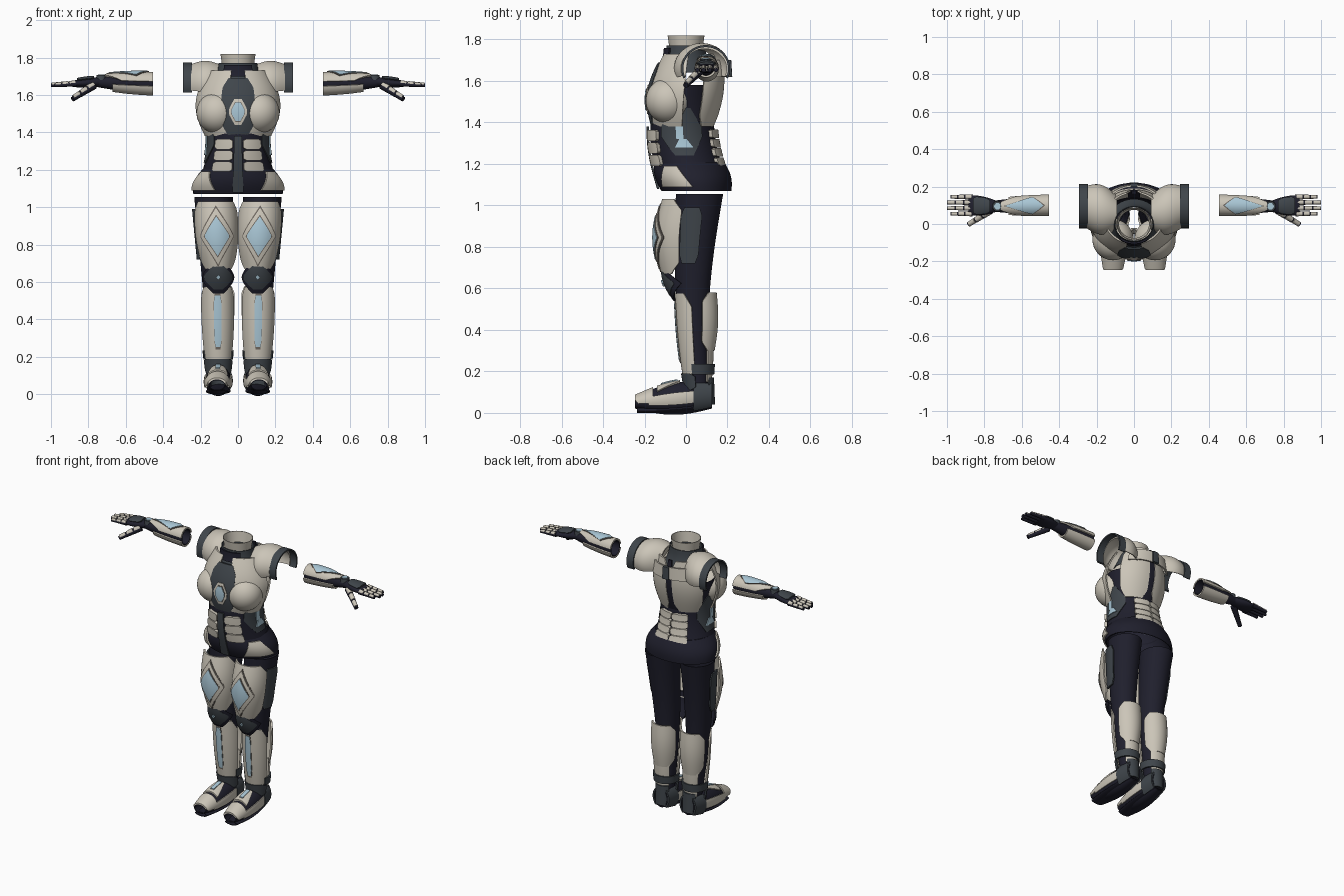
import bpy, bmesh, math
from mathutils import Vector, Matrix

cube = bpy.data.objects.get("Cube")
if cube:
    bpy.data.objects.remove(cube)


def material(name, *rgb):
    mat = bpy.data.materials.new(name)
    mat.use_nodes = True
    mat.diffuse_color = (*rgb, 1)
    shader = next(n for n in mat.node_tree.nodes if n.type == 'BSDF_PRINCIPLED')
    shader.inputs["Base Color"].default_value = (*rgb, 1)
    shader.inputs["Roughness"].default_value = .6
    return mat


CREAM = material("cream plating", .6, .56, .48)
NAVY = material("dark navy suit", .014, .014, .026)
GREY = material("charcoal panel", .05, .06, .07)
BLUE = material("pale blue panel", .4, .57, .67)
TAUPE = material("taupe seam", .16, .14, .12)
FRONT, SIDE, BACK = 0, 90, 180
TOP, UNDER = FRONT, BACK
made = []


class Surface:
    """Elliptical tube along one axis: a straight taper plus a swell and a sway at mid length."""

    def __init__(self, start, end, centre, size, centre_end=None, size_end=None,
                 swell=(0, 0), sway=(0, 0), axis='z'):
        self.start, self.end, self.axis = start, end, axis
        self.first = Vector((*centre, *size))
        self.last = Vector((*(centre_end or centre), *(size_end or size)))
        self.bow = Vector((*sway, *swell))

    def point(self, station, angle, lift):
        s = (station - self.start) / (self.end - self.start)
        cx, cy, rx, ry = self.first.lerp(self.last, s) + self.bow * math.sin(math.pi * s)
        u = cx + (rx + lift) * math.sin(angle)
        v = (ry + lift) * math.cos(angle)
        return {'z': (u, cy - v, station), 'x': (station, u, cy + v), 'y': (u, station, cy + v)}[self.axis]


# Plate outlines: share of the full width at each height from bottom to top
def block(s): return 1
def diamond(s): return 1 - abs(s + s - 1)
def hexagon(s): return min(1, .4 + 1.5 * min(s, 1 - s))
def lozenge(s): return .25 + 1.5 * min(s, 1 - s)
def wedge(s): return 1 - s * .6
def kite(s): return min(s / .3, (1 - s) / .7)
def clipped(s): return min(1, .7 + 2 * min(s, 1 - s))


def finish(name, bm, mat, mirror=True):
    bmesh.ops.remove_doubles(bm, verts=bm.verts, dist=.00001)
    bmesh.ops.recalc_face_normals(bm, faces=bm.faces)
    mesh = bpy.data.meshes.new(name)
    bm.to_mesh(mesh)
    bm.free()
    mesh.materials.append(mat)
    ob = bpy.data.objects.new(name, mesh)
    bpy.context.collection.objects.link(ob)
    if mirror:
        ob.modifiers.new("Mirror", 'MIRROR').use_mirror_merge = False
    made.append(ob)


def plate(name, surface, mat, low, high, facing, spread, shape=block, layer=1, thick=.01):
    """Thick curved plate that follows a surface around the given direction."""
    rows = math.ceil((high - low) / .015) + 4
    cols = math.ceil(spread / 4) + 2
    bm = bmesh.new()
    layers = []
    for lift in (layer * .003, layer * .003 + thick):
        grid = []
        for i in range(rows + 1):
            s = i / rows
            angles = [math.radians(facing + spread * shape(s) * (2 * j / cols - 1)) for j in range(cols + 1)]
            grid.append([bm.verts.new(surface.point(low + (high - low) * s, a, lift)) for a in angles])
        layers.append(grid)
    inner, outer = layers
    for i in range(rows):
        for j in range(cols):
            for g in layers:
                bm.faces.new((g[i][j], g[i][j + 1], g[i + 1][j + 1], g[i + 1][j]))
        if spread < 180:
            for j in (0, cols):
                bm.faces.new((inner[i][j], outer[i][j], outer[i + 1][j], inner[i + 1][j]))
    for i in (0, rows):
        for j in range(cols):
            bm.faces.new((inner[i][j], inner[i][j + 1], outer[i][j + 1], outer[i][j]))
    central = surface.axis == 'z' and surface.first.x == 0 and facing % 180 == 0
    finish(name, bm, mat, not central)


def sleeve(name, surface, mat, layer=0):
    plate(name, surface, mat, surface.start, surface.end, FRONT, 180, layer=layer, thick=.004)


def inlay(name, surface, mats, low, high, facing, spread, shape, layer=1):
    """Nested plates of one outline; seams leave a thin border, other colours a wide one."""
    middle, half = (low + high) / 2, (high - low) / 2
    for mat in mats:
        plate(f"{name}_{mat.name.split()[-1]}", surface, mat, middle - half, middle + half,
              facing, spread, shape, layer, thick=.008)
        shrink = .92 if mat is TAUPE else .76
        half, spread, layer = half * shrink, spread * shrink, layer + 1


def limb(name, p, q, r0, r1, mat):
    span = q - p
    turn = span.to_track_quat('Z', 'Y').to_matrix().to_4x4()
    bm = bmesh.new()
    bmesh.ops.create_cone(bm, cap_ends=True, segments=14, radius1=r0, radius2=r1, depth=span.length,
                          matrix=Matrix.Translation((p + q) / 2) @ turn)
    finish(name, bm, mat)


def digit(name, start, step, radius):
    """Three tapering joints, each with a plate along its upper side."""
    lift = Vector((0, 0, radius * .35))
    for k in range(3):
        p, q = start + step * k, start + step * (k + 1)
        r = radius * (1 - k * .13)
        limb(name, p, q, r, r * .9, NAVY)
        limb(name + "_plate", p.lerp(q, .1) + lift, p.lerp(q, .9) + lift, r * .94, r * .84, CREAM)


# Torso suit, hips and abdomen
torso = Surface(1.07, 1.58, centre=(0, .05), size=(.23, .165), centre_end=(0, 0), size_end=(.19, .14),
                swell=(-.05, 0), sway=(0, -.04))
sleeve("torso_suit", torso, NAVY)
hips = Surface(1.07, 1.21, centre=(0, .05), size=(.235, .165), centre_end=(0, .015), size_end=(.18, .165),
               swell=(.022, .015))
sleeve("hip_suit", hips, NAVY)
plate("abdomen_strip", torso, GREY, 1.08, 1.38, FRONT, 7, layer=4)
for k in range(3):
    z = 1.19 + k * .06
    plate("abdomen_plate", torso, CREAM, z, z + .054, 26, 17, clipped, thick=.02)
for k in range(4):
    z = 1.19 + k * .045
    plate("lumbar_plate", torso, CREAM, z, z + .041, BACK - 18, 17, clipped, thick=.02)
plate("hip_plate", hips, CREAM, 1.09, 1.19, 58, 28, wedge)
plate("waist_panel", torso, GREY, 1.24, 1.47, SIDE - 2, 38, hexagon, layer=0)
plate("waist_mark", torso, BLUE, 1.28, 1.32, SIDE, 15, wedge, layer=2)
plate("waist_mark_tip", torso, BLUE, 1.32, 1.38, SIDE - 5, 6, layer=2)

# Chest and back armour
chest = Surface(1.37, 1.74, centre=(0, 0), size=(.16, .15), centre_end=(0, .03), size_end=(.14, .12),
                swell=(.065, .05))
plate("chest_plate", chest, CREAM, 1.38, 1.73, 48, 35)
plate("chest_core", chest, GREY, 1.38, 1.69, FRONT, 23, clipped, layer=2)
inlay("gem", chest, (CREAM, TAUPE, BLUE), 1.44, 1.58, FRONT, 12, hexagon, layer=4)
bm = bmesh.new()
bmesh.ops.create_uvsphere(bm, u_segments=36, v_segments=24, radius=.11,
                          matrix=Matrix.Translation((.112, -.084, 1.505)))
finish("chest_dome", bm, CREAM)
back = Surface(1.37, 1.74, centre=(0, 0), size=(.15, .12), centre_end=(0, .03), size_end=(.14, .13),
               swell=(.045, .03))
plate("back_plate", back, CREAM, 1.38, 1.73, BACK - 36, 30, clipped)
plate("spine_panel", back, NAVY, 1.37, 1.73, BACK, 12, wedge, layer=0)
yoke = Surface(1.62, 1.7, centre=(0, .075), size=(.17, .125), size_end=(.15, .12))
plate("back_yoke", yoke, CREAM, 1.62, 1.7, BACK - 35, 29)
plate("yoke_clasp", yoke, GREY, 1.62, 1.7, BACK, 7, thick=.02)

# Neck
neck = Surface(1.64, 1.77, centre=(0, 0), size=(.14, .13), size_end=(.1, .09), swell=(-.01, -.01))
sleeve("neck_ring", neck, GREY)
plate("neck_clasp", neck, NAVY, 1.7, 1.76, FRONT, 40, layer=2)
sleeve("collar", Surface(1.75, 1.82, centre=(0, 0), size=(.08, .075), size_end=(.09, .085)), CREAM)

# Shoulders
dome = Surface(.09, .25, centre=(.06, 1.66), size=(.08, .09), centre_end=(.09, 1.66), size_end=(.105, .095),
               swell=(.03, .02), axis='x')
plate("pauldron", dome, CREAM, dome.start, dome.end, TOP, 110, layer=0)
rim = Surface(.245, .295, centre=(.095, 1.66), size=(.105, .1), axis='x')
plate("pauldron_rim", rim, GREY, rim.start, rim.end, TOP, 115)

# Legs
leg = Surface(.1, 1.055, centre=(.1, .06), size=(.04, .045), centre_end=(.13, .065), size_end=(.1, .11),
              sway=(0, -.03))
sleeve("leg_suit", leg, NAVY)
plate("thigh_side_panel", leg, GREY, .72, .99, SIDE - 14, 25, clipped, layer=4)
thigh = Surface(.66, 1.03, centre=(.105, -.02), size=(.07, .085), centre_end=(.12, 0), size_end=(.1, .105),
                swell=(.02, .025), sway=(0, -.01))
plate("thigh_plate", thigh, CREAM, .67, 1.03, FRONT, 84, clipped, layer=0)
inlay("thigh_diamond", thigh, (TAUPE, CREAM, TAUPE, BLUE), .68, 1.01, FRONT, 50, diamond, layer=2)

# Knees
knee = Surface(.54, .71, centre=(.105, 0), size=(.07, .05), centre_end=(.105, -.03), size_end=(.07, .08),
               swell=(.005, .015))
inlay("knee_pad", knee, (NAVY, GREY), .54, .71, FRONT, 85, lozenge)
plate("knee_light", knee, BLUE, .61, .64, FRONT, 8, diamond, layer=4)

# Shins and calves
shin = Surface(.1, .58, centre=(.105, .06), size=(.05, .05), centre_end=(.11, .04), size_end=(.076, .08),
               swell=(.01, .01))
plate("shin_plate", shin, CREAM, .16, .575, FRONT, 80, clipped)
inlay("shin_light", shin, (TAUPE, BLUE), .24, .54, FRONT, 13, clipped, layer=3)
calf = Surface(.3, .58, centre=(.107, .055), size=(.06, .07), size_end=(.076, .08), swell=(.01, .012))
plate("calf_plate", calf, CREAM, .3, .58, BACK, 76, clipped)
plate("lower_calf_plate", shin, CREAM, .15, .32, BACK, 48, layer=0)
plate("ankle_cuff", shin, GREY, .185, .235, BACK, 110, layer=3)
plate("ankle_front", shin, GREY, .11, .19, FRONT, 80, clipped, layer=3)

# Shoes
shoe = Surface(-.245, .125, centre=(.112, .05), size=(.04, .025), centre_end=(.1, .085), size_end=(.045, .06),
               swell=(.022, .03), axis='y')
sleeve("shoe_suit", shoe, NAVY)
plate("toe_cap", shoe, CREAM, shoe.start, -.16, TOP, 100, clipped)
plate("instep_plate", shoe, CREAM, -.14, -.03, TOP, 50, wedge)
plate("instep_light", shoe, BLUE, -.12, -.04, TOP, 9, layer=3)
for side in (SIDE, -SIDE):
    plate("shoe_side", shoe, CREAM, -.18, .04, side, 20)
    plate("heel_guard", shoe, GREY, .035, .125, side, 50, layer=2)
heel = Surface(.04, .17, centre=(.1, .075), size=(.05, .055), size_end=(.05, .05))
plate("heel_back", heel, GREY, heel.start, heel.end, BACK, 55, layer=0)
sole = Surface(-.235, .125, centre=(.112, .013), size=(.04, .01), centre_end=(.1, .04), size_end=(.04, .01),
               swell=(.022, 0), sway=(0, -.01), axis='y')
sleeve("sole", sole, NAVY)

# Forearms
arm = Surface(.455, .76, centre=(.1, 1.66), size=(.046, .05), centre_end=(.095, 1.67), size_end=(.027, .025),
              swell=(.005, .006), axis='x')
sleeve("forearm_suit", arm, NAVY, layer=-1)
plate("forearm_top", arm, CREAM, arm.start, .62, TOP, 78)
plate("forearm_top_tip", arm, CREAM, .62, .71, TOP, 78, wedge)
plate("forearm_under", arm, CREAM, arm.start, .67, UNDER, 78)
inlay("forearm_light", arm, (TAUPE, BLUE), .475, .7, TOP, 50, kite, layer=3)
wrist = Vector((.73, .095, 1.68))
limb("wrist_disc", wrist, wrist + Vector((0, 0, .027)), .03, .027, GREY)
limb("wrist_light", wrist, wrist + Vector((0, 0, .03)), .02, .018, BLUE)

# Hands
palm = Surface(.74, .885, centre=(.095, 1.67), size=(.027, .02), centre_end=(.1, 1.66), size_end=(.05, .012),
               swell=(.008, .006), axis='x')
sleeve("palm", palm, NAVY)
plate("hand_back", palm, GREY, .77, .86, TOP, 50, clipped)
for i in range(4):
    reach = .145 - abs(i - 1.5) * .02
    digit("finger", Vector((.865, .055 + i * .03, 1.66)), Vector((reach, 0, -.008)) / 3, .0145)
digit("thumb", Vector((.77, .07, 1.65)), Vector((.038, -.024, -.024)), .02)

# Smooth shading with crisp plate edges
bpy.ops.object.select_all(action='DESELECT')
for ob in made:
    ob.select_set(True)
bpy.context.view_layer.objects.active = made[0]
bpy.ops.object.shade_smooth_by_angle(angle=math.radians(35))
